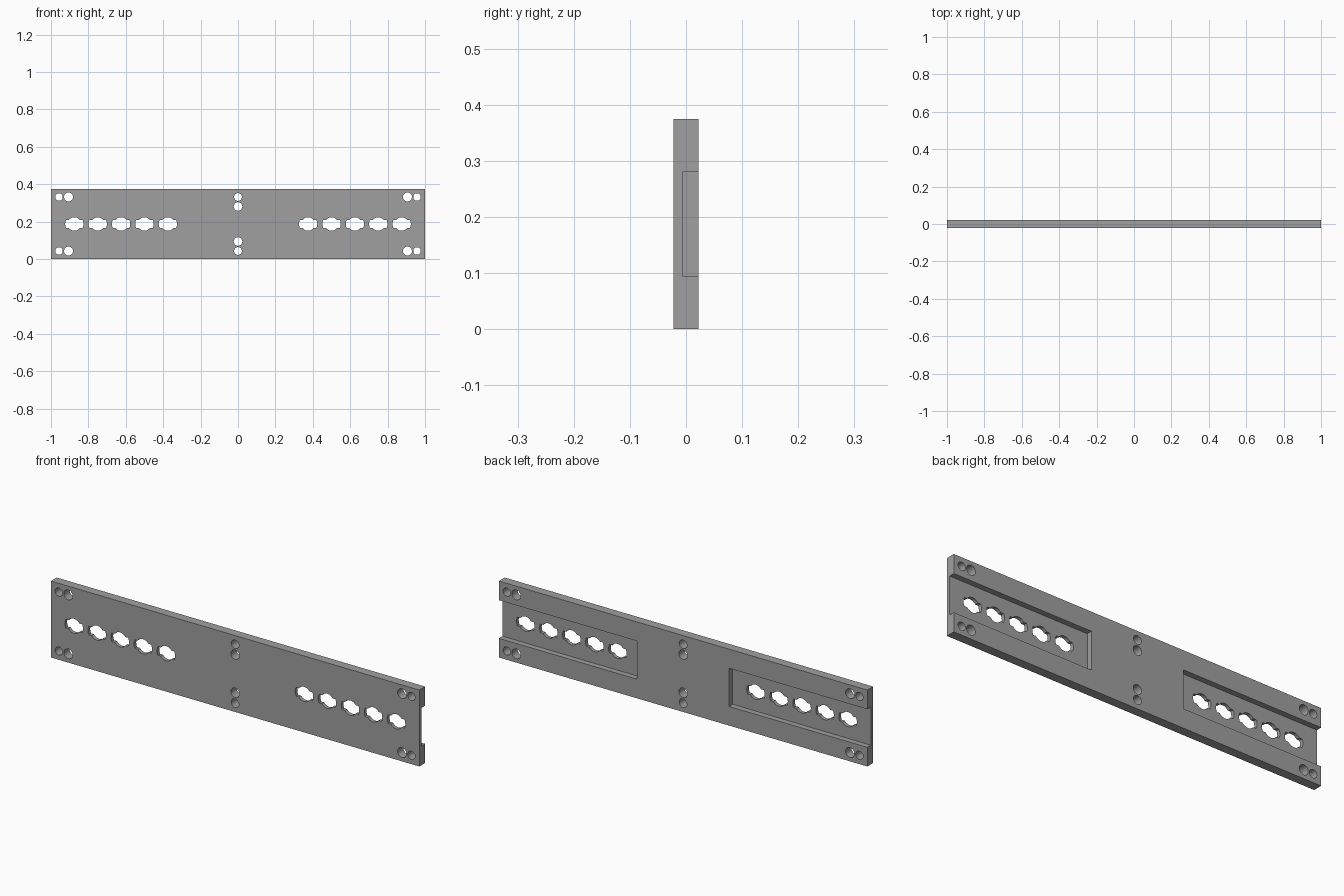
import bpy, bmesh
from math import sin, cos, asin, acos, pi, radians

cube = bpy.data.objects.get("Cube")
if cube:
    bpy.data.objects.remove(cube, do_unlink=True)

LENGTH, THICK, HEIGHT = 2.0, 0.045, 0.375
MID = HEIGHT / 2

grey = bpy.data.materials.new("mid_grey_metal")
grey.use_nodes = True
color = (0.35, 0.35, 0.35, 1)
grey.diffuse_color = color
grey.node_tree.nodes["Principled BSDF"].inputs["Base Color"].default_value = color


def add_prism(bm, outline, y0, y1):
    """Extrude an outline of (x, z) points along y."""
    face = bm.faces.new([bm.verts.new((x, y0, z)) for x, z in outline])
    moved = bmesh.ops.extrude_face_region(bm, geom=[face])["geom"]
    verts = [v for v in moved if isinstance(v, bmesh.types.BMVert)]
    bmesh.ops.translate(bm, verts=verts, vec=(0, y1 - y0, 0))


def rect(x0, x1, z0, z1):
    return [(x0, z0), (x1, z0), (x1, z1), (x0, z1)]


def circle(cx, cz, r, n=32):
    return [(cx + r * cos(2 * pi * i / n), cz + r * sin(2 * pi * i / n)) for i in range(n)]


def keyed_slot(cx, cz, r=0.036, reach=0.049, tab=0.021):
    """Round hole with a tab on each side, the tab ends slightly curved."""
    a, b = asin(tab / reach), asin(tab / r)
    half = [(reach, -a + 2 * a * i / 6) for i in range(7)]
    half += [(r, b + (pi - 2 * b) * i / 12) for i in range(13)]
    pts = [(q * cos(t), q * sin(t)) for q, t in half]
    return [(cx + s * x, cz + s * z) for s in (1, -1) for x, z in pts]


def make_object(name, prisms):
    bm = bmesh.new()
    for outline, y0, y1 in prisms:
        add_prism(bm, outline, y0, y1)
    bmesh.ops.recalc_face_normals(bm, faces=bm.faces)
    mesh = bpy.data.meshes.new(name)
    bm.to_mesh(mesh)
    bm.free()
    mesh.materials.append(grey)
    obj = bpy.data.objects.new(name, mesh)
    bpy.context.collection.objects.link(obj)
    return obj


# Main plate
plate = make_object("mounting_plate",
                    [(rect(-LENGTH / 2, LENGTH / 2, 0, HEIGHT), -THICK / 2, THICK / 2)])

# Two channels in the back, open at the plate ends
channels = [(rect(*sorted((s * 0.25, s * 1.1)), 0.094, 0.281), -0.005, 0.1) for s in (-1, 1)]

# Keyed slots, corner holes and centre holes, all right through
outlines = []
for s in (-1, 1):
    outlines += [keyed_slot(s * (0.375 + 0.125 * i), MID) for i in range(5)]
    for v in (-1, 1):
        z = MID + v * 0.1445
        outlines += [circle(s * 0.957, z, 0.02), circle(s * 0.906, z, 0.024)]
    outlines += [circle(0, MID + s * 0.1445, 0.021), circle(0, MID + s * 0.0935, 0.023)]
holes = [(o, -0.1, 0.1) for o in outlines]

# Cut the plate
bpy.context.view_layer.objects.active = plate
for name, prisms in (("channel_cutter", channels), ("hole_cutter", holes)):
    cutter = make_object(name, prisms)
    cutter.hide_render = True
    mod = plate.modifiers.new(name, 'BOOLEAN')
    mod.operation = 'DIFFERENCE'
    mod.solver = 'EXACT'
    mod.object = cutter
    bpy.ops.object.modifier_apply(modifier=mod.name)
    bpy.data.objects.remove(cutter, do_unlink=True)

# Smooth hole walls, sharp plate edges
bpy.ops.object.select_all(action='DESELECT')
plate.select_set(True)
bpy.ops.object.shade_smooth_by_angle(angle=radians(30))
